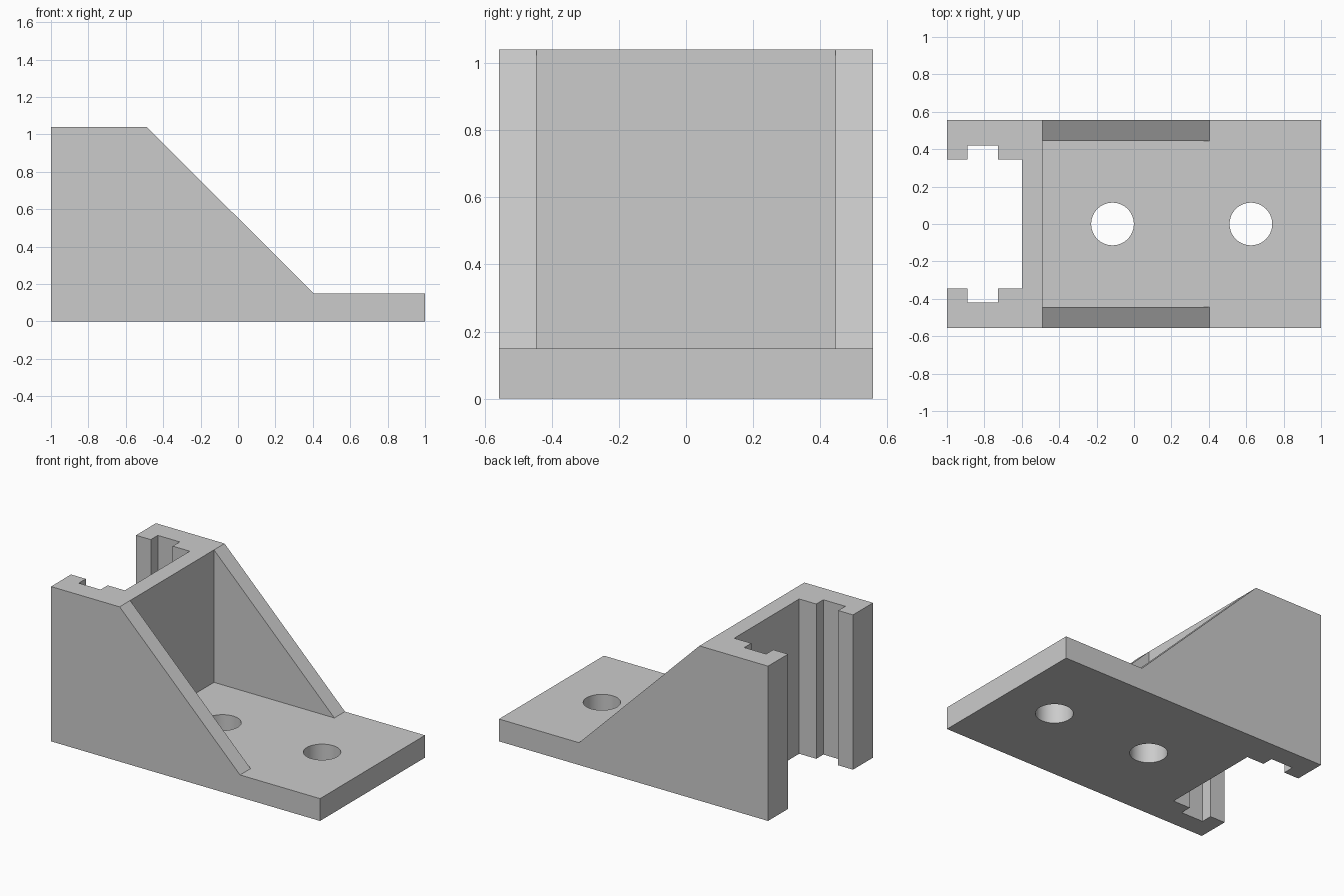
import bpy, bmesh
from mathutils import Matrix, Vector

old = bpy.data.objects.get("Cube")
if old:
    bpy.data.objects.remove(old, do_unlink=True)

HEIGHT, PLATE, HALF_W = 1.04, 0.15, 0.557
WALL_FRONT, RIB_END, RIB_IN = -0.49, 0.405, 0.445

grey = bpy.data.materials.new("plain grey")
grey.use_nodes = True
grey.diffuse_color = (0.6, 0.6, 0.6, 1)
grey.node_tree.nodes["Principled BSDF"].inputs["Base Color"].default_value = (0.6, 0.6, 0.6, 1)


def finish(name, bm):
    bmesh.ops.recalc_face_normals(bm, faces=bm.faces)
    mesh = bpy.data.meshes.new(name)
    bm.to_mesh(mesh)
    bm.free()
    mesh.materials.append(grey)
    obj = bpy.data.objects.new(name, mesh)
    bpy.context.scene.collection.objects.link(obj)
    return obj


def prism(name, points, direction):
    """Extrude a closed outline along a direction."""
    bm = bmesh.new()
    face = bm.faces.new([bm.verts.new(p) for p in points])
    new = bmesh.ops.extrude_face_region(bm, geom=[face])["geom"]
    bmesh.ops.translate(bm, vec=Vector(direction),
                        verts=[v for v in new if isinstance(v, bmesh.types.BMVert)])
    return finish(name, bm)


def cylinder(name, x, radius):
    bm = bmesh.new()
    bmesh.ops.create_cone(bm, cap_ends=True, segments=64, radius1=radius, radius2=radius,
                          depth=1, matrix=Matrix.Translation((x, 0, 0)))
    return finish(name, bm)


# Solid side outline across the full width
side = [(-1, 0), (1, 0), (1, PLATE), (RIB_END, PLATE), (WALL_FRONT, HEIGHT), (-1, HEIGHT)]
bracket = prism("mounting_bracket", [(x, -HALF_W, z) for x, z in side], (0, 2 * HALF_W, 0))

# Pocket between the two sloping ribs
pocket = [(WALL_FRONT, -RIB_IN), (1.2, -RIB_IN), (1.2, RIB_IN), (WALL_FRONT, RIB_IN)]
cutters = [prism("rib_pocket_cutter", [(x, y, PLATE) for x, y in pocket], (0, 0, 2))]

# Open vertical slot with a groove in each cheek
half = [(-1.2, 0.345), (-0.89, 0.345), (-0.89, 0.42), (-0.727, 0.42), (-0.727, 0.345), (-0.6, 0.345)]
slot = half + [(x, -y) for x, y in reversed(half)]
cutters.append(prism("slot_cutter", [(x, y, -0.5) for x, y in slot], (0, 0, 2.5)))

# Screw holes in the plate
for x in (-0.115, 0.625):
    cutters.append(cylinder("screw_hole_cutter", x, 0.114))

for cutter in cutters:
    mod = bracket.modifiers.new(cutter.name, 'BOOLEAN')
    mod.operation, mod.solver, mod.object = 'DIFFERENCE', 'EXACT', cutter
    cutter.hide_render = True

# Bake the cuts and discard the cutters
bpy.context.view_layer.update()
cut = bpy.data.meshes.new_from_object(bracket.evaluated_get(bpy.context.evaluated_depsgraph_get()))
bracket.modifiers.clear()
bracket.data = cut
for cutter in cutters:
    bpy.data.objects.remove(cutter, do_unlink=True)

# Smooth hole walls, sharp edges elsewhere
bpy.ops.object.select_all(action='DESELECT')
bracket.select_set(True)
bpy.context.view_layer.objects.active = bracket
bpy.ops.object.shade_smooth_by_angle(angle=0.5)
